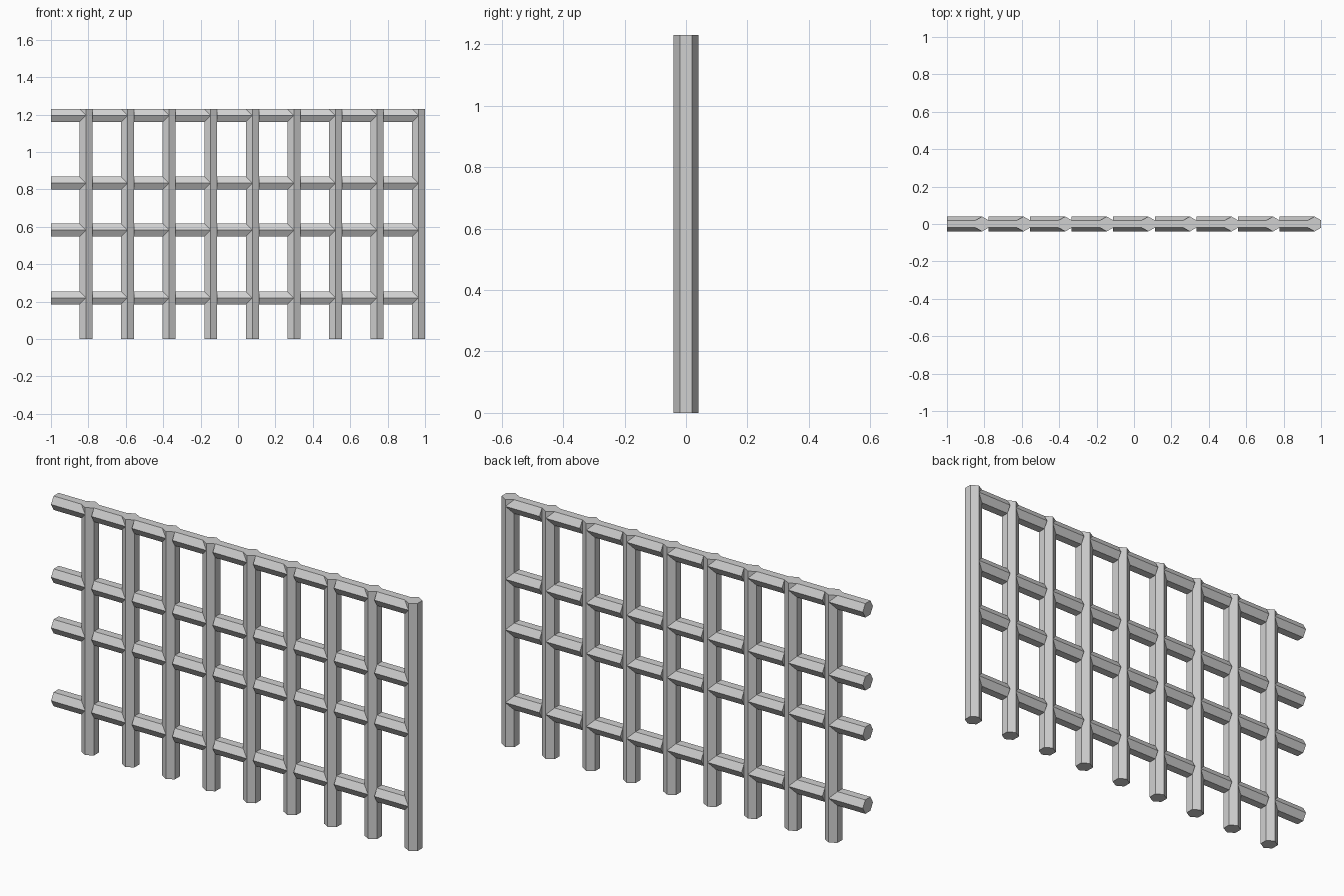
import bpy
import bmesh
import math
from mathutils import Matrix

cube = bpy.data.objects.get("Cube")
if cube:
    bpy.data.objects.remove(cube, do_unlink=True)

RADIUS = 0.04                                   # hexagon corner radius
FLAT = RADIUS * math.cos(math.pi / 6)           # hexagon centre to flat side
HEIGHT = 1.23
COUNT = 9
PITCH = 2 / COUNT
RAIL_HEIGHTS = (0.22, 0.582, 0.833, HEIGHT - FLAT)

grey = bpy.data.materials.new("light grey metal")
grey.use_nodes = True
colour = (0.63, 0.63, 0.63, 1)
grey.diffuse_color = colour
grey.node_tree.nodes["Principled BSDF"].inputs["Base Color"].default_value = colour


def hex_bar(bm, length):
    """Upright hexagonal bar from z = 0, with corners pointing to +y and -y."""
    made = bmesh.ops.create_cone(bm, cap_ends=True, segments=6, radius1=RADIUS,
                                 radius2=RADIUS, depth=length,
                                 matrix=Matrix.Translation((0, 0, length / 2)))
    verts = made["verts"]
    if max(abs(v.co.y) for v in verts) < RADIUS - 0.001:
        bmesh.ops.rotate(bm, verts=verts, matrix=Matrix.Rotation(math.pi / 6, 3, "Z"))
    return verts


def finish(bm, name, location):
    bmesh.ops.recalc_face_normals(bm, faces=bm.faces)
    mesh = bpy.data.meshes.new(name)
    bm.to_mesh(mesh)
    bm.free()
    mesh.materials.append(grey)
    obj = bpy.data.objects.new(name, mesh)
    obj.location = location
    bpy.context.collection.objects.link(obj)


def upright(name, x):
    bm = bmesh.new()
    hex_bar(bm, HEIGHT)
    finish(bm, name, (x, 0, 0))


def rail(name, x, z):
    """Rail piece: square-cut start, far end mitred around the next upright."""
    bm = bmesh.new()
    length = PITCH - FLAT
    verts = hex_bar(bm, length)
    for v in verts:
        if v.co.z > length / 2 and abs(v.co.y) < RADIUS * 0.75:
            v.co.z -= FLAT
    bmesh.ops.rotate(bm, verts=verts, matrix=Matrix.Rotation(math.pi / 2, 3, "Y"))
    finish(bm, name, (x, 0, z))


# Repeating bays: rail pieces on the right, one upright closing each bay
for i in range(COUNT):
    start = -1 + i * PITCH
    upright(f"upright_bar_{i + 1}", start + PITCH - FLAT)
    for j, z in enumerate(RAIL_HEIGHTS):
        rail(f"rail_{j + 1}_piece_{i + 1}", start, z)
